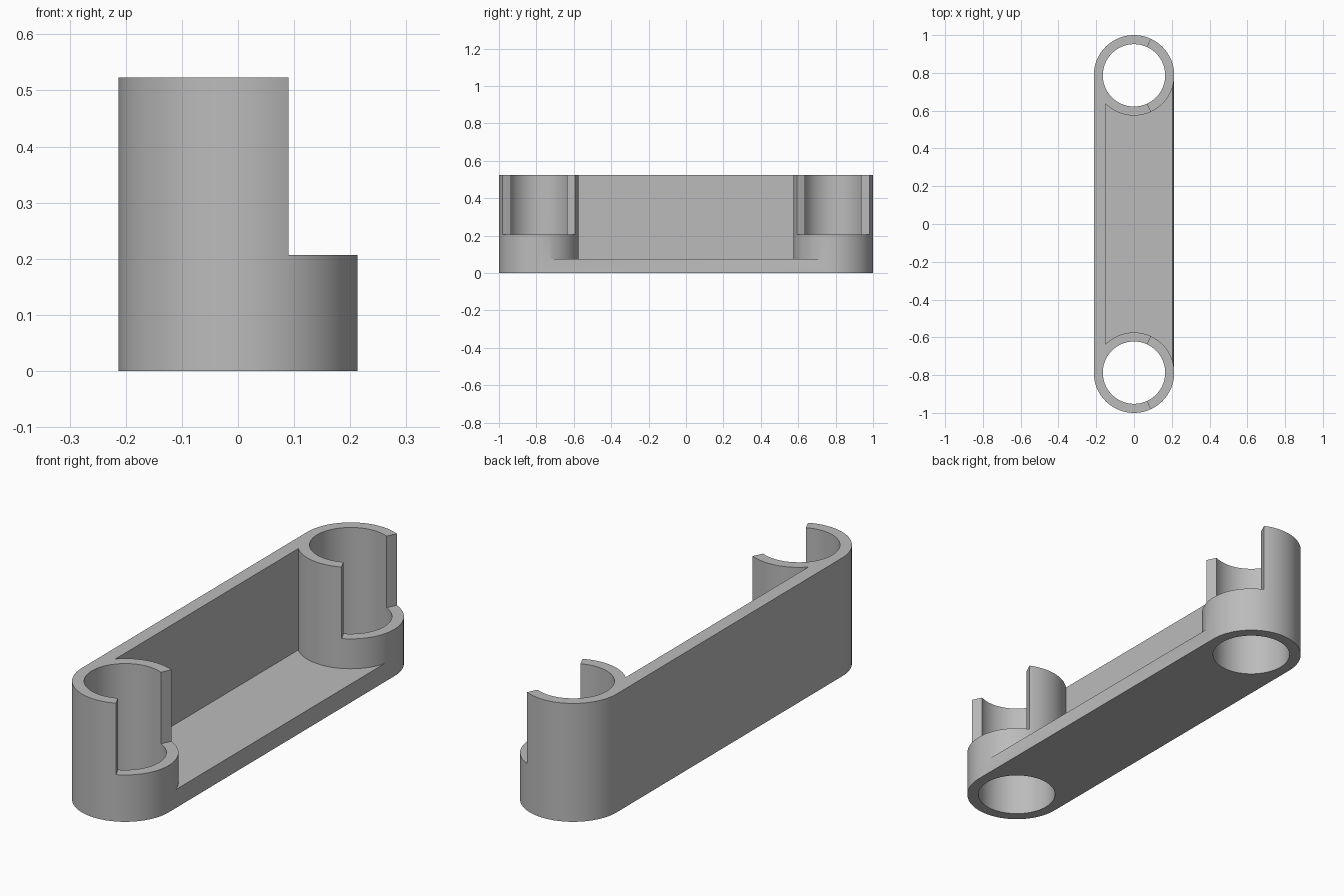
import bpy
import bmesh
import math

R, BORE = 0.213, 0.165           # socket outer and inner radius
CY = 0.787                       # socket centre along y
TOP, LOW, FLOOR = 0.523, 0.207, 0.075
WALL_IN, LIP = -0.152, 0.205     # inner face of wall, upper edge of floor
SEGS = 96

cube = bpy.data.objects.get("Cube")
if cube:
    bpy.data.objects.remove(cube, do_unlink=True)

grey = bpy.data.materials.new("plain grey")
grey.use_nodes = True
COLOUR = (0.5, 0.5, 0.5, 1)
grey.diffuse_color = COLOUR
for node in grey.node_tree.nodes:
    if node.type == 'BSDF_PRINCIPLED':
        node.inputs["Base Color"].default_value = COLOUR


def prism(name, outline, direction):
    """Solid made by sweeping a closed outline along a direction."""
    bm = bmesh.new()
    face = bm.faces.new([bm.verts.new(p) for p in outline])
    swept = bmesh.ops.extrude_face_region(bm, geom=[face])["geom"]
    verts = [g for g in swept if isinstance(g, bmesh.types.BMVert)]
    bmesh.ops.translate(bm, verts=verts, vec=direction)
    bmesh.ops.recalc_face_normals(bm, faces=bm.faces[:])
    mesh = bpy.data.meshes.new(name)
    bm.to_mesh(mesh)
    bm.free()
    mesh.materials.append(grey)
    obj = bpy.data.objects.new(name, mesh)
    bpy.context.collection.objects.link(obj)
    return obj


def cylinder(name, radius, y, z0, z1):
    ring = [(radius * math.cos(a), y + radius * math.sin(a), z0)
            for a in (math.tau * i / SEGS for i in range(SEGS))]
    return prism(name, ring, (0, 0, z1 - z0))


def combine(body, tool, operation):
    """Apply a boolean to the body and discard the tool."""
    tool.hide_render = True
    mod = body.modifiers.new(operation.lower(), 'BOOLEAN')
    mod.operation = operation
    mod.solver = 'EXACT'
    mod.object = tool
    bpy.ops.object.select_all(action='DESELECT')
    bpy.context.view_layer.objects.active = body
    body.select_set(True)
    bpy.ops.object.modifier_apply(modifier=mod.name)
    bpy.data.objects.remove(tool, do_unlink=True)


# Floor and back wall as one L-shaped section swept between the sockets
section = [(-R, 0), (R, 0), (LIP, FLOOR), (WALL_IN, FLOOR),
           (WALL_IN, TOP), (-R, TOP)]
body = prism("twin_socket_bracket", [(x, -CY, z) for x, z in section],
             (0, 2 * CY, 0))

# Round sockets at both ends
for y in (-CY, CY):
    combine(body, cylinder("socket", R, y, 0, TOP), 'UNION')

# Through bores and the wedge-shaped openings in the upper part
angle = math.radians(65)
wx, wy = 0.5 * math.cos(angle), 0.5 * math.sin(angle)
wedge = [(0, 0), (wx, -wy), (0.5, -wy), (0.5, wy), (wx, wy)]
for y in (-CY, CY):
    combine(body, cylinder("bore_cutter", BORE, y, -0.1, TOP + 0.1),
            'DIFFERENCE')
    opening = prism("opening_cutter", [(px, y + py, LOW) for px, py in wedge],
                    (0, 0, TOP))
    combine(body, opening, 'DIFFERENCE')

# Smooth round walls with crisp edges
bpy.context.view_layer.objects.active = body
body.select_set(True)
bpy.ops.object.shade_smooth_by_angle(angle=math.radians(30))
